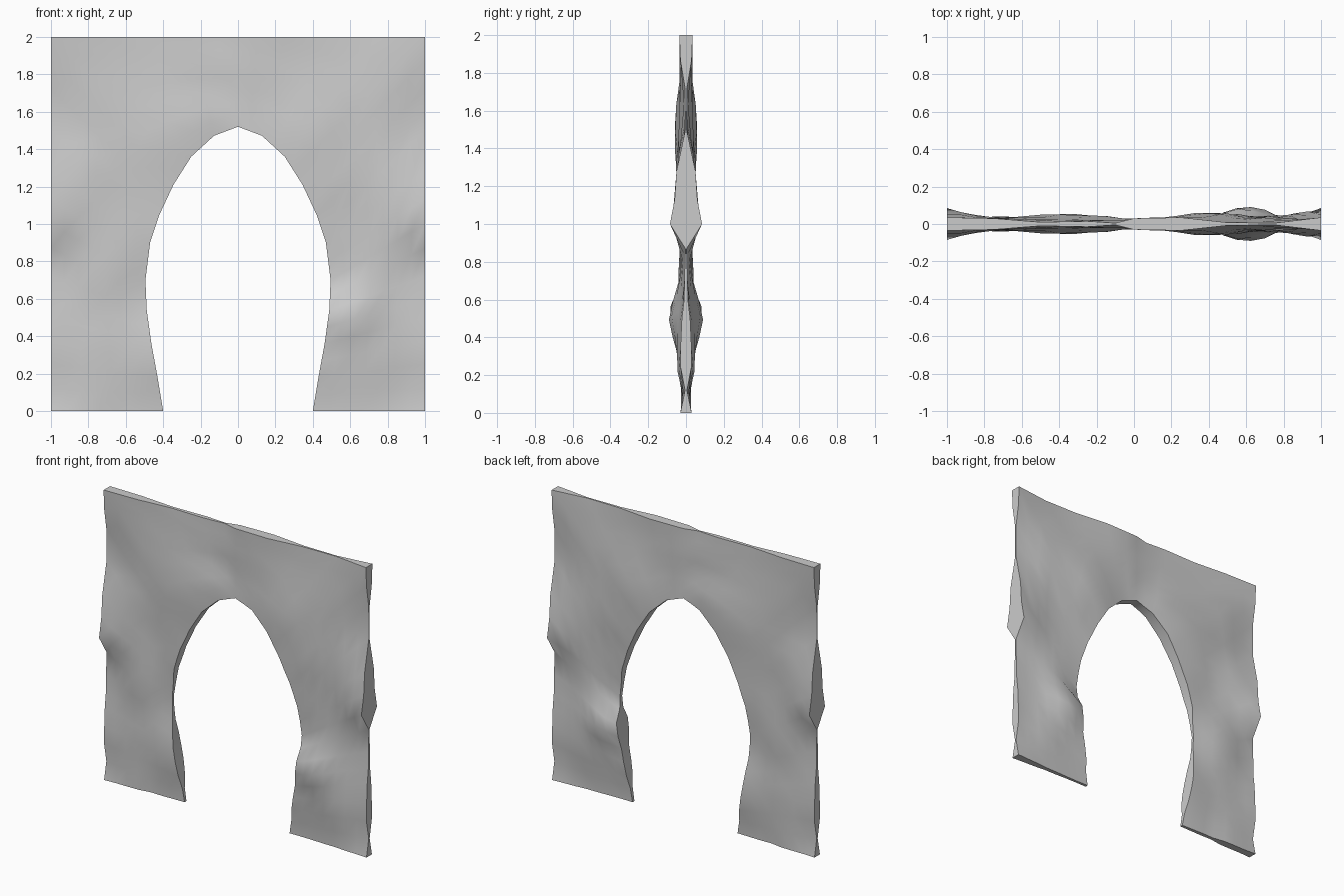
import bpy, bmesh, random

if "Cube" in bpy.data.objects:
    bpy.data.objects.remove(bpy.data.objects["Cube"])

random.seed(4)

# Half of the opening profile (x, z), floor to crown
ARCH = [(.40, 0), (.43, .18), (.463, .36), (.488, .54), (.495, .70), (.47, .90),
        (.42, 1.05), (.345, 1.21), (.25, 1.36), (.128, 1.472), (0, 1.52)]

# Half-thickness of the slab along the sides (z: t) and the top (x: t)
SIDE = {0: .03, .12: .005, .25: .03, .37: .028, .5: .022, .6: .01, .72: .008, .87: .003,
        1: .085, 1.13: .06, 1.28: .05, 1.5: .003, 1.6: .004, 1.72: .005, 1.87: .03, 2: .035}
TOP = {-.75: .03, -.5: .01, -.25: .015, -.1: .005, 0: .03, .1: .032, .25: .035, .5: .008, .75: .005}
# Main lumps of the uneven surface (x, z, t)
LUMPS = [(.6, .5, .088), (.62, 1.02, .03), (.42, 1.5, .06), (.5, 1.25, .05), (-.42, 1.48, .055),
         (-.2, 1.6, .045), (0, 1.52, .03), (-.1, 1.7, .012), (.1, 1.72, .03), (-.42, .3, .045),
         (-.40, 0, .01), (-.49, .68, .008), (-.43, 1.1, .035), (.44, .3, .04), (.40, 0, .01),
         (.49, .7, .012), (-.7, .75, .04), (-.7, .3, .03), (-.65, 1.1, .025), (.75, .3, .045),
         (-.75, 1.75, .03), (.75, 1.7, .03), (.75, 1.35, .04)]
CTRL = LUMPS + [(s, z, t) for s in (-1, 1) for z, t in SIDE.items()] \
             + [(x, 2, t) for x, t in TOP.items()] \
             + [(x, 0, t) for x, t in ((-.85, .03), (-.65, .015), (.65, .01), (.85, .02))]


def half_thickness(x, z):
    num = den = 0
    for cx, cz, t in CTRL:
        w = 1 / ((x - cx) ** 2 + (z - cz) ** 2 + 1e-5) ** 1.6
        num, den = num + w * t, den + w
    return num / den


def mirrored(half):
    """Run from the right foot over the crown to the left foot."""
    return half + [(-x, z) for x, z in reversed(half[:-1])]


# Opening outline with midpoints, and the matching outer outline
inner = []
for a, b in zip(ARCH, ARCH[1:]):
    inner += [a, ((a[0] + b[0]) / 2, (a[1] + b[1]) / 2)]
inner = mirrored(inner + [ARCH[-1]])
outer = mirrored([(1, z) for z in SIDE] + [(x, 2) for x in (.75, .5, .25, .1, 0)])

# Front and back skins between the two outlines
ROWS, N = 7, len(inner)
bm = bmesh.new()
skin = {-1: [], 1: []}
for r in range(ROWS + 1):
    f = r / ROWS
    pts = [(a[0] + (b[0] - a[0]) * f, a[1] + (b[1] - a[1]) * f) for a, b in zip(inner, outer)]
    thick = [half_thickness(x, z) + (random.uniform(-.004, .004) if 0 < r < ROWS else 0)
             for x, z in pts]
    for s in skin:
        skin[s].append([bm.verts.new((x, s * t, z)) for (x, z), t in zip(pts, thick)])
for g in skin.values():
    for r in range(ROWS):
        for i in range(N - 1):
            bm.faces.new((g[r][i], g[r][i + 1], g[r + 1][i + 1], g[r + 1][i]))

# Rims: opening, outer edge and both feet
F, B = skin[-1], skin[1]
for r in (0, ROWS):
    for i in range(N - 1):
        bm.faces.new((F[r][i], F[r][i + 1], B[r][i + 1], B[r][i]))
for i in (0, N - 1):
    for r in range(ROWS):
        bm.faces.new((F[r][i], F[r + 1][i], B[r + 1][i], B[r][i]))
bmesh.ops.recalc_face_normals(bm, faces=bm.faces)

mesh = bpy.data.meshes.new("arched_wall")
bm.to_mesh(mesh)
bm.free()
wall = bpy.data.objects.new("arched_wall", mesh)
bpy.context.collection.objects.link(wall)
bpy.context.view_layer.objects.active = wall
wall.select_set(True)
bpy.ops.object.shade_smooth_by_angle(angle=0.8)
